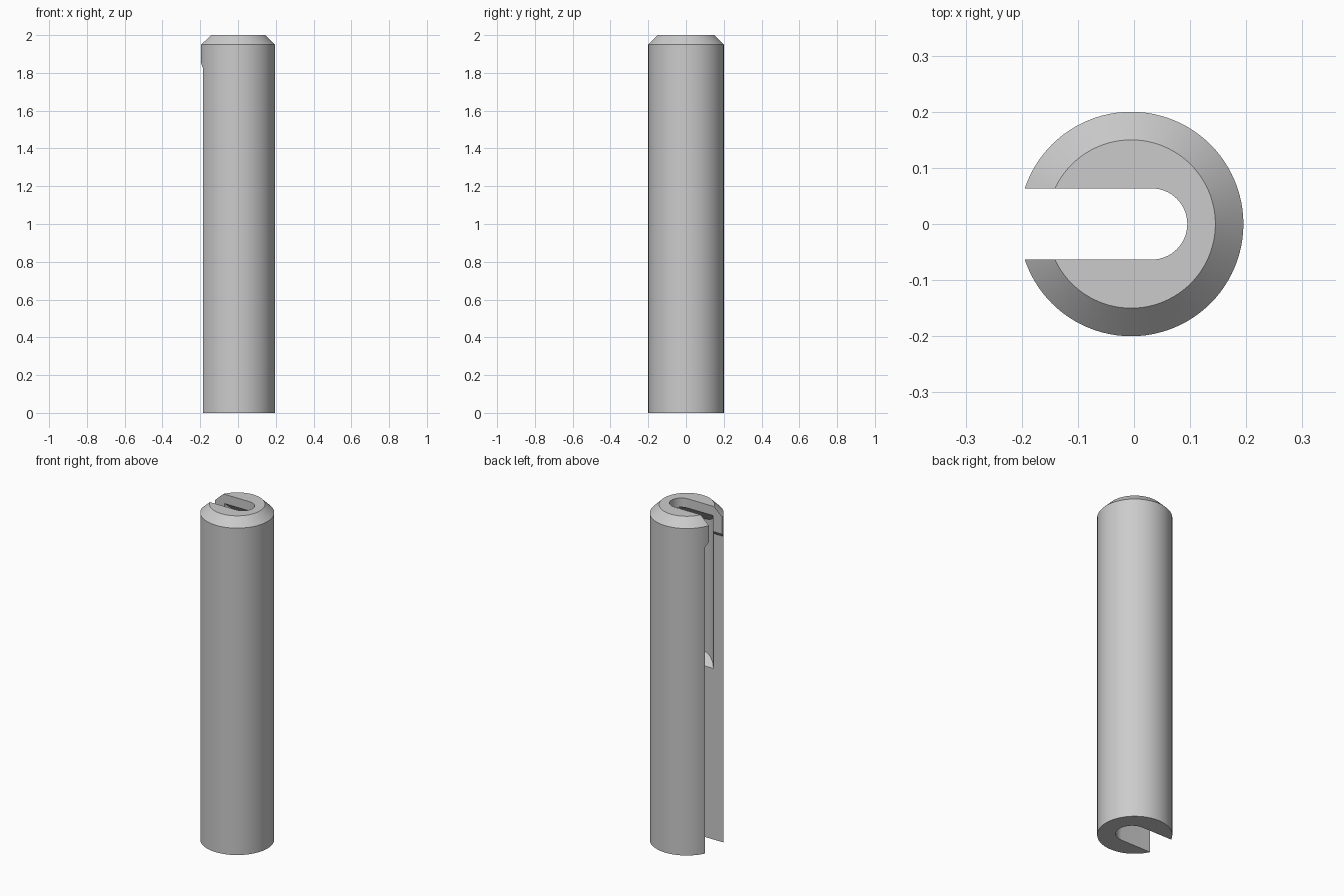
import bpy, bmesh
from math import sin, cos, pi, radians
from mathutils import Vector

if "Cube" in bpy.data.objects:
    bpy.data.objects.remove(bpy.data.objects["Cube"], do_unlink=True)

AXIS_X = -0.005      # the pin axis sits slightly off centre
RADIUS = 0.2
BORE = 0.144
WIDE, NARROW = 0.087, 0.0635   # slot half widths
SEGMENTS = 96


def add_object(name, bm):
    bmesh.ops.recalc_face_normals(bm, faces=bm.faces)
    mesh = bpy.data.meshes.new(name)
    bm.to_mesh(mesh)
    bm.free()
    obj = bpy.data.objects.new(name, mesh)
    obj.location.x = AXIS_X
    bpy.context.collection.objects.link(obj)
    return obj


def loft(bm, rings):
    """Skin equal-length closed rings and cap both ends."""
    loops = [[bm.verts.new(p) for p in ring] for ring in rings]
    for low, high in zip(loops, loops[1:]):
        for i in range(len(low)):
            j = (i + 1) % len(low)
            bm.faces.new((low[i], low[j], high[j], high[i]))
    bm.faces.new(loops[0])
    bm.faces.new(loops[-1])


def circle(r, z):
    angles = [2 * pi * i / SEGMENTS for i in range(SEGMENTS)]
    return [(r * cos(a), r * sin(a), z) for a in angles]


def slot_outline(half, centre, z, steps=32):
    """U shape, open towards -x, with a round end."""
    angles = [-pi / 2 + pi * i / steps for i in range(steps + 1)]
    arc = [(centre + half * cos(a), half * sin(a), z) for a in angles]
    return [(-0.4, -half, z)] + arc + [(-0.4, half, z)]


# Chamfered round body
bm = bmesh.new()
loft(bm, [circle(RADIUS, 0), circle(RADIUS, 1.95), circle(0.15, 2)])
body = add_object("slotted_pin", bm)

# Full-length slot, narrowing near the top
bm = bmesh.new()
loft(bm, [slot_outline(WIDE, 0.018, -0.1), slot_outline(WIDE, 0.018, 1.825),
          slot_outline(NARROW, 0.0365, 1.85), slot_outline(NARROW, 0.0365, 2.1)])
slot_cutter = add_object("slot_cutter", bm)

# Inner bore with sloping shoulders at both ends
bm = bmesh.new()
FLOOR, CEILING = 1.02, 1.945
loft(bm, [circle(BORE, FLOOR), circle(BORE, CEILING)])
for side in (-1, 1):
    for half, z, tilt in ((WIDE, FLOOR, -1), (NARROW, CEILING, 1)):
        cut = bmesh.ops.bisect_plane(
            bm, geom=bm.verts[:] + bm.edges[:] + bm.faces[:], dist=1e-6,
            plane_co=Vector((0, side * half, z)),
            plane_no=Vector((0, side, tilt)).normalized(), clear_outer=True)
        rim = [e for e in cut["geom_cut"]
               if isinstance(e, bmesh.types.BMEdge) and e.is_boundary]
        bmesh.ops.holes_fill(bm, edges=rim, sides=0)
bore_cutter = add_object("bore_cutter", bm)

# Cut the hollow parts out of the body
bpy.ops.object.select_all(action='DESELECT')
bpy.context.view_layer.objects.active = body
body.select_set(True)
for cutter in (slot_cutter, bore_cutter):
    cutter.hide_render = True
    mod = body.modifiers.new(cutter.name, 'BOOLEAN')
    mod.operation = 'DIFFERENCE'
    mod.solver = 'EXACT'
    mod.object = cutter
    bpy.ops.object.modifier_apply(modifier=mod.name)
    bpy.data.objects.remove(cutter, do_unlink=True)

# Plain grey finish
grey = bpy.data.materials.new("grey")
grey.use_nodes = True
colour = (0.6, 0.6, 0.6, 1)
grey.diffuse_color = colour
grey.node_tree.nodes["Principled BSDF"].inputs["Base Color"].default_value = colour
body.data.materials.clear()
body.data.materials.append(grey)
bpy.ops.object.shade_smooth_by_angle(angle=radians(25))
